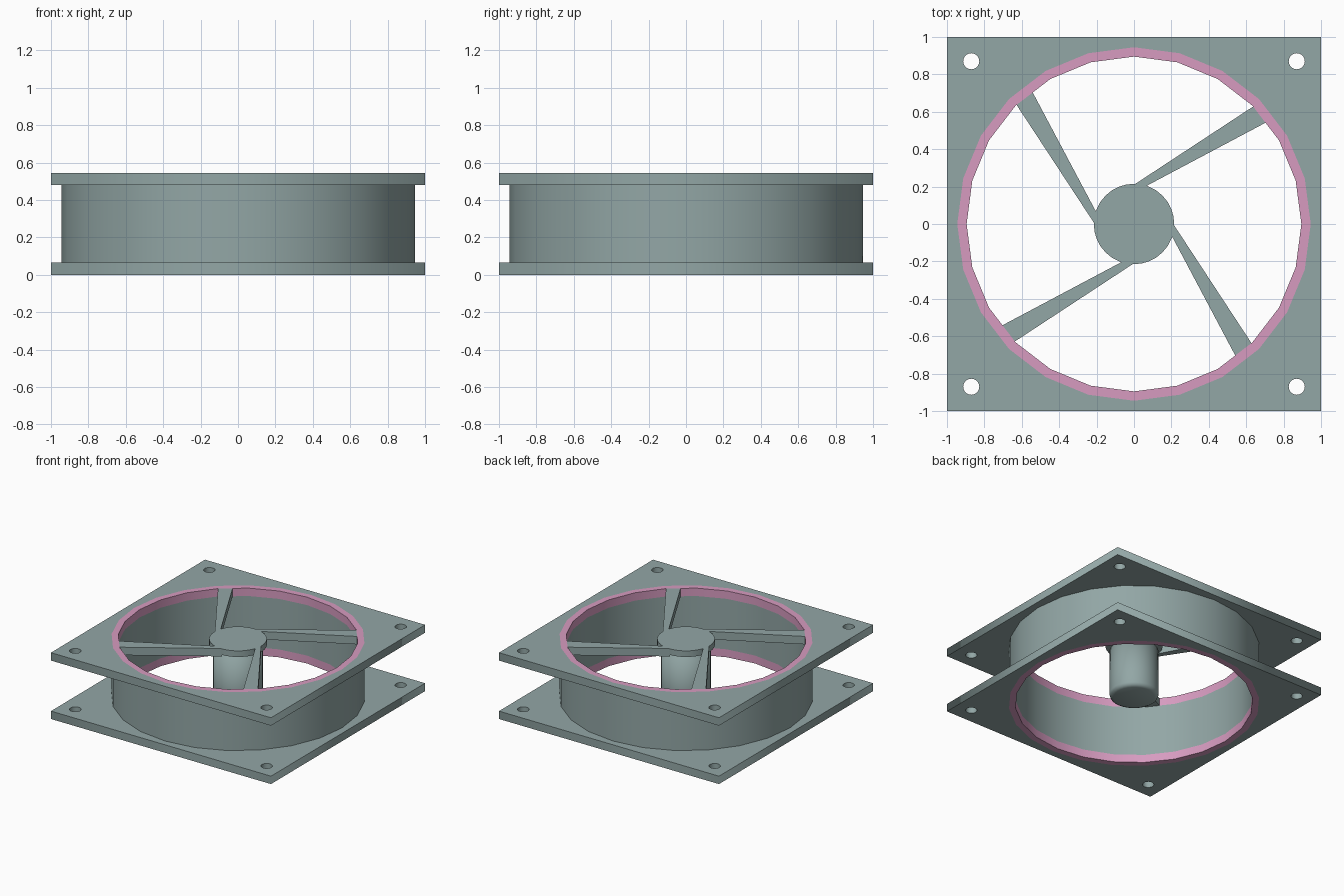
import bpy, bmesh
from math import sin, cos, pi

if "Cube" in bpy.data.objects:
    bpy.data.objects.remove(bpy.data.objects["Cube"])

H, T = 0.545, 0.065           # overall height, plate thickness
R_IN, R_OUT = 0.895, 0.945    # duct radii


def material(name, rgb):
    m = bpy.data.materials.new(name)
    m.diffuse_color = (*rgb, 1)
    return m


slate = material("slate", (0.165, 0.215, 0.213))
slate.diffuse_color = (0.29, 0.385, 0.38, 1)
pink = material("pink", (0.68, 0.33, 0.53))


def activate(ob):
    bpy.context.collection.objects.link(ob)
    bpy.ops.object.select_all(action='DESELECT')
    ob.select_set(True)
    bpy.context.view_layer.objects.active = ob
    ob.data.materials.append(slate)


def link(name, bm, smooth=0):
    bmesh.ops.recalc_face_normals(bm, faces=bm.faces)
    me = bpy.data.meshes.new(name)
    bm.to_mesh(me)
    bm.free()
    ob = bpy.data.objects.new(name, me)
    activate(ob)
    if smooth:
        bpy.ops.object.shade_smooth_by_angle(angle=smooth)
    return ob


def revolve(name, profile, n, closed=False, smooth=0.6):
    """Spin (radius, z) points about z; open profiles get capped ends."""
    bm = bmesh.new()
    rings = [[bm.verts.new((r * cos(2 * pi * i / n), r * sin(2 * pi * i / n), z))
              for i in range(n)] for r, z in profile]
    pairs = list(zip(rings, rings[1:]))
    if closed:
        pairs.append((rings[-1], rings[0]))
    else:
        bm.faces.new(rings[0])
        bm.faces.new(rings[-1])
    for a, b in pairs:
        for i in range(n):
            j = (i + 1) % n
            bm.faces.new((a[i], a[j], b[j], b[i]))
    return link(name, bm, smooth)


def circle(r, n, cx=0, cy=0):
    return [(cx + r * cos(2 * pi * i / n), cy + r * sin(2 * pi * i / n)) for i in range(n)]


def plate(name, z):
    """Square flange with duct opening and four screw holes."""
    cu = bpy.data.curves.new(name, 'CURVE')
    cu.dimensions, cu.fill_mode, cu.extrude = '2D', 'BOTH', T / 2
    loops = [[(-1, -1), (1, -1), (1, 1), (-1, 1)], circle(R_OUT, 24)]
    loops += [circle(0.043, 20, x, y) for x in (-0.87, 0.87) for y in (-0.87, 0.87)]
    for pts in loops:
        sp = cu.splines.new('POLY')
        sp.points.add(len(pts) - 1)
        for p, (x, y) in zip(sp.points, pts):
            p.co = (x, y, 0, 1)
        sp.use_cyclic_u = True
    ob = bpy.data.objects.new(name, cu)
    ob.location.z = z + T / 2
    activate(ob)
    bpy.ops.object.convert(target='MESH')


# Flanges
plate("bottom_plate", 0)
plate("top_plate", H - T)

# Round duct with pink lips at both plates
zs = (0, T, H - T, H)
duct = revolve("duct", [(R_IN, z) for z in zs] + [(R_OUT, z) for z in reversed(zs)], 24, True)
duct.data.materials.append(pink)
for f in duct.data.polygons:
    f.material_index = 0 if T < f.center.z < H - T else 1

# Hub cap, and round-bottomed motor body hanging below it on a narrower neck
revolve("hub_cap", [(0.215, H - 0.05), (0.215, H)], 32)
revolve("motor_body", [(0.155, 0.05), (0.178, 0.06), (0.185, 0.08), (0.185, 0.45),
                       (0.155, 0.46), (0.155, H - 0.05)], 32, smooth=pi)

# Four tapered, swept struts
outline = [(0.0, 0.21), (0.64, 0.63), (0.71, 0.545), (0.06, 0.2)]
for k in range(4):
    c, s = cos(k * pi / 2), sin(k * pi / 2)
    bm = bmesh.new()
    face = bm.faces.new([bm.verts.new((c * x - s * y, s * x + c * y, H - T)) for x, y in outline])
    ext = bmesh.ops.extrude_face_region(bm, geom=[face], use_keep_orig=True)
    top = [v for v in ext["geom"] if isinstance(v, bmesh.types.BMVert)]
    bmesh.ops.translate(bm, verts=top, vec=(0, 0, T))
    link(f"strut_{k + 1}", bm)

for m in bpy.data.materials:
    if m.users and not m.is_grease_pencil:
        m.use_nodes = True
        m.node_tree.nodes["Principled BSDF"].inputs["Base Color"].default_value = m.diffuse_color
